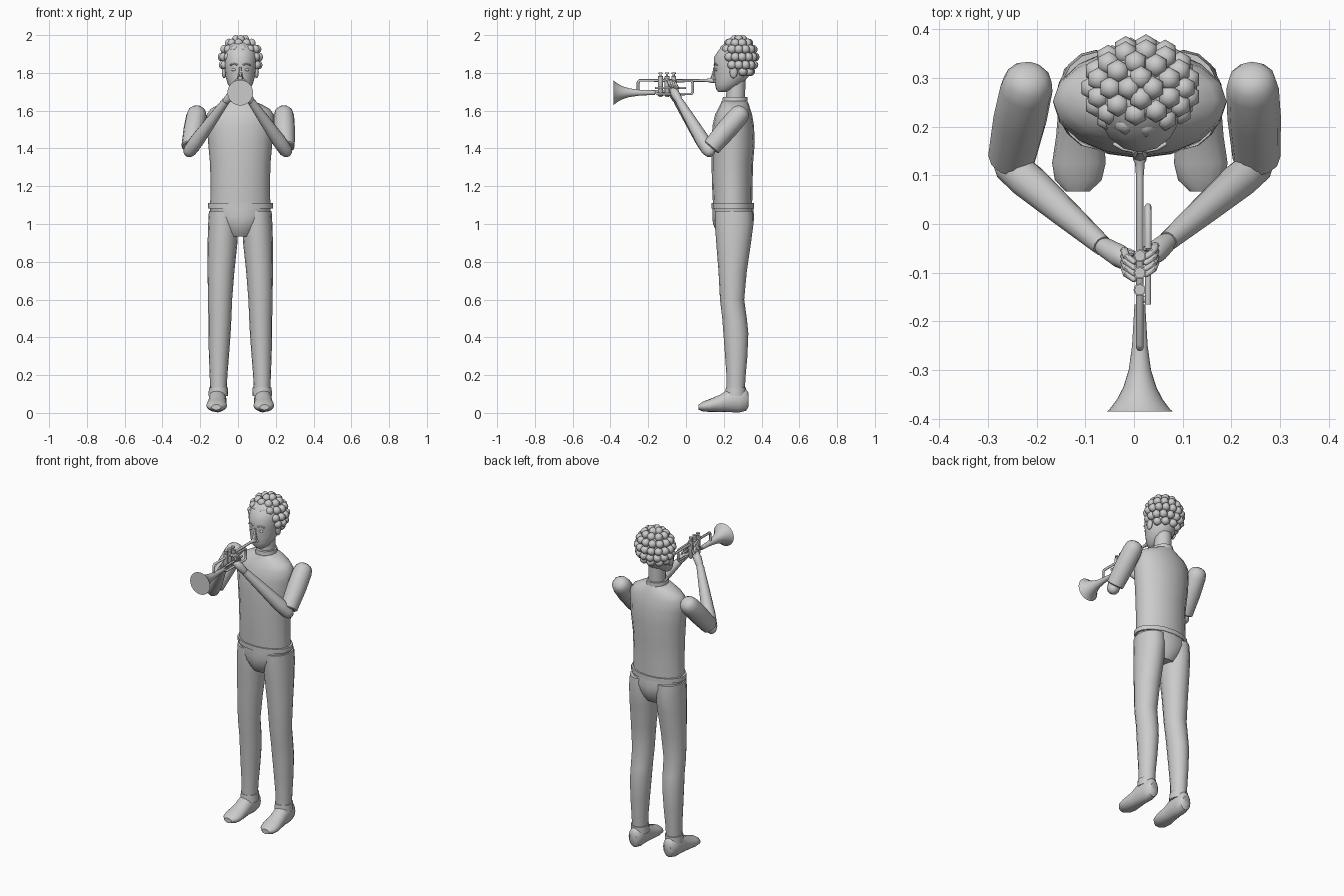
import bpy, bmesh, math
from mathutils import Vector as V

cube = bpy.data.objects.get("Cube")
if cube:
    bpy.data.objects.remove(cube)

grey = bpy.data.materials.new("plain_grey")
grey.use_nodes = True
grey.diffuse_color = (0.6, 0.6, 0.6, 1)
grey.node_tree.nodes["Principled BSDF"].inputs["Base Color"].default_value = (0.6, 0.6, 0.6, 1)

MID = 0.012          # centre plane of the body


def finish(name, bm, angle=40):
    bmesh.ops.recalc_face_normals(bm, faces=bm.faces)
    mesh = bpy.data.meshes.new(name)
    bm.to_mesh(mesh)
    bm.free()
    mesh.materials.append(grey)
    ob = bpy.data.objects.new(name, mesh)
    bpy.context.collection.objects.link(ob)
    bpy.ops.object.select_all(action='DESELECT')
    ob.select_set(True)
    bpy.context.view_layer.objects.active = ob
    bpy.ops.object.shade_smooth_by_angle(angle=math.radians(angle))
    return ob


def loft(name, rings, axis, sides=16):
    """Skin elliptical rings (centre, half width, half depth) set square to axis."""
    d = V(axis).normalized()
    u = (V((1, 0, 0)) - d * d.x).normalized()
    v = d.cross(u)
    bm = bmesh.new()
    loops = []
    for c, a, b in rings:
        angles = [2 * math.pi * i / sides for i in range(sides)]
        loops.append([bm.verts.new(V(c) + u * a * math.cos(t) + v * b * math.sin(t)) for t in angles])
    for p, q in zip(loops, loops[1:]):
        for i in range(sides):
            j = (i + 1) % sides
            bm.faces.new((p[i], p[j], q[j], q[i]))
    bm.faces.new(loops[0])
    bm.faces.new(loops[-1])
    return finish(name, bm)


def column(name, rows, x=MID, sides=16):
    """Upright loft from rows of (z, y, half width, half depth)."""
    return loft(name, [((x, y, z), a, b) for z, y, a, b in rows], (0, 0, 1), sides)


def limb(name, start, end, rows, sides=12):
    """Round limb from rows of (fraction along, radius)."""
    a, b = V(start), V(end)
    return loft(name, [(a.lerp(b, t), r, r) for t, r in rows], b - a, sides)


def ball(name, c, size, seg=12, rings=8):
    bm = bmesh.new()
    bmesh.ops.create_uvsphere(bm, u_segments=seg, v_segments=rings, radius=1)
    bmesh.ops.scale(bm, vec=size, verts=bm.verts)
    bmesh.ops.translate(bm, vec=c, verts=bm.verts)
    return finish(name, bm, 60)


def tube(name, points, radius):
    curve = bpy.data.curves.new(name, 'CURVE')
    curve.dimensions = '3D'
    curve.bevel_depth = radius
    curve.bevel_resolution = 2
    curve.use_fill_caps = True
    spline = curve.splines.new('POLY')
    spline.points.add(len(points) - 1)
    for p, co in zip(spline.points, points):
        p.co = (*co, 1)
    curve.materials.append(grey)
    ob = bpy.data.objects.new(name, curve)
    bpy.context.collection.objects.link(ob)


# Torso, neck, belt and hips
column("torso", [(1.08, .247, .16, .103), (1.2, .245, .157, .107), (1.32, .245, .16, .11),
                 (1.43, .25, .17, .114), (1.52, .25, .178, .11), (1.58, .252, .178, .098),
                 (1.61, .255, .155, .085), (1.635, .257, .11, .075), (1.65, .257, .07, .068)])
column("collar", [(1.6, .257, .066, .07), (1.672, .26, .057, .065)])
column("neck", [(1.65, .262, .048, .05), (1.76, .265, .048, .05)])
column("belt", [(1.083, .247, .172, .112), (1.11, .247, .172, .112)])
column("hips", [(.935, .25, .075, .07), (.96, .25, .09, .09), (1.0, .25, .125, .107),
                (1.04, .25, .158, .111), (1.09, .248, .16, .107)])

# Legs, ankle cuffs and shoes
leg_rows = [(.1, .128, .262, .043, .048), (.2, .127, .265, .047, .051), (.3, .125, .266, .053, .059),
            (.42, .122, .264, .059, .066), (.5, .12, .257, .061, .065), (.6, .119, .244, .064, .064),
            (.75, .114, .247, .071, .075), (.9, .106, .252, .079, .092), (1.0, .102, .255, .08, .102),
            (1.07, .1, .253, .078, .1)]
shoe_rows = [(.332, .07, .022, .035), (.318, .068, .038, .057), (.28, .069, .046, .067),
             (.23, .066, .047, .062), (.18, .05, .049, .046), (.125, .039, .055, .034),
             (.09, .034, .048, .026), (.067, .03, .025, .014)]
for side, s in (("left", 1), ("right", -1)):
    def mx(x):
        return MID + s * (x - MID)
    loft(side + "_leg", [((mx(x), y, z), a, b) for z, x, y, a, b in leg_rows], (0, 0, 1))
    column(side + "_ankle_cuff", [(.09, .262, .052, .056), (.135, .264, .05, .053)], mx(.128))
    loft(side + "_shoe", [((mx(.138 - (y - .1) * .04), y, z), a, b) for y, z, a, b in shoe_rows], (0, 1, 0))

# Arms and hands reaching for the instrument
arms = {"left": (1, (.243, .28, 1.575), (.252, .12, 1.39), (.07, -.035, 1.65)),
        "right": (-1, (-.22, .28, 1.575), (-.254, .12, 1.39), (-.065, -.045, 1.65))}
for side, (s, shoulder, elbow, wrist) in arms.items():
    limb(side + "_upper_arm", shoulder, elbow,
         [(-.2, .015), (-.17, .034), (-.1, .048), (.02, .054), (.4, .055), (.9, .049), (.92, .043)])
    limb(side + "_forearm", elbow, wrist,
         [(-.1, .012), (-.07, .026), (0, .036), (.2, .038), (.6, .03), (1, .021)])
    grip = V((MID + s * .018, wrist[1] - .035, 1.712))
    limb(side + "_palm", wrist, grip, [(-.1, .016), (.15, .021), (.6, .024), (.95, .019), (1.05, .01)])
    for i in range(4):
        base = grip + V((s * .014, .026 - i * .012, .004 + i * .003))
        knuckle = base + V((-s * .004, -.012, .03))
        tip = knuckle + V((-s * .016, -.012, .012))
        limb(f"{side}_finger_{i + 1}", base, knuckle, [(0, .008), (1, .0075), (1.15, .004)], 8)
        limb(f"{side}_fingertip_{i + 1}", knuckle, tip, [(-.1, .005), (0, .007), (1, .006), (1.2, .003)], 8)
    limb(side + "_thumb", V(wrist).lerp(grip, .4), grip + V((-s * .008, .02, .02)),
         [(0, .011), (.8, .009), (1, .004)], 8)

# Trumpet: bell, pipes, valves and mouthpiece
bell = [(-.385, .068), (-.38, .062), (-.36, .047), (-.335, .034), (-.3, .023), (-.25, .016), (-.165, .011)]
loft("bell", [((MID, y, 1.695), r, r) for y, r in bell], (0, 1, 0), 24)
SIDE, LOW, HIGH = .029, 1.688, 1.757
tube("bell_pipe", [(MID, -.2, 1.695), (MID, -.16, 1.695), (SIDE, -.15, LOW), (SIDE, .028, LOW),
                   (SIDE, .036, LOW + .01), (SIDE, .036, HIGH - .01), (SIDE, .028, HIGH),
                   (SIDE, -.05, HIGH)], .007)
tube("valve_slide", [(SIDE, -.165, 1.72), (SIDE, .0, 1.72)], .006)
tube("lead_pipe", [(MID, .12, 1.76), (MID, -.246, 1.76), (MID, -.254, 1.75), (MID, -.254, 1.712),
                   (MID, -.246, 1.702), (MID, -.1, 1.702)], .0075)
loft("mouthpiece", [((MID, y, 1.76), r, r) for y, r in ((.1, .008), (.125, .01), (.132, .014), (.146, .014))],
     (0, 1, 0))
for i in range(3):
    y = -.135 + i * .035
    column(f"valve_{i + 1}", [(1.672, y, .008, .008), (1.68, y, .013, .013), (1.782, y, .013, .013),
                              (1.784, y, .006, .006), (1.793, y, .006, .006),
                              (1.794, y, .011, .011), (1.802, y, .011, .011)], sides=12)

# Head and face
column("head", [(1.7, .195, .03, .025), (1.712, .205, .048, .045), (1.74, .225, .066, .072),
                (1.78, .24, .078, .09), (1.83, .247, .084, .099), (1.88, .25, .088, .103),
                (1.915, .262, .086, .093), (1.95, .27, .068, .072), (1.97, .272, .035, .038)])
column("nose", [(1.762, .15, .016, .013), (1.772, .143, .016, .014), (1.8, .148, .008, .008),
                (1.83, .15, .006, .005)], sides=8)
ball("lips", (MID, .154, 1.753), (.022, .01, .008))
for side, s in (("left", 1), ("right", -1)):
    tube(side + "_eyebrow", [(MID + s * a, y, z) for a, y, z in
                             ((.014, .15, 1.842), (.034, .154, 1.849), (.054, .165, 1.841))], .004)
    ball(side + "_eye", (MID + s * .033, .16, 1.817), (.014, .007, .008))
    ball(side + "_ear", (MID + s * .086, .252, 1.805), (.012, .021, .034))

# Curly hair in rings over the scalp
C = V((MID + .002, .279, 1.877))
count = 0
for k, (polar, number) in enumerate(((14, 4), (38, 9), (62, 13), (86, 15), (110, 14), (133, 9))):
    for i in range(number):
        p, t = math.radians(polar), 2 * math.pi * (i + .5 * (k % 2)) / number
        c = C + V((.1 * math.sin(p) * math.cos(t), .086 * math.sin(p) * math.sin(t), .102 * math.cos(p)))
        if c.z < max(1.8, 1.915 - 1.4 * (c.y - .19)):
            continue
        count += 1
        ball(f"curl_{count}", c, (.025, .025, .024), 6, 6)
